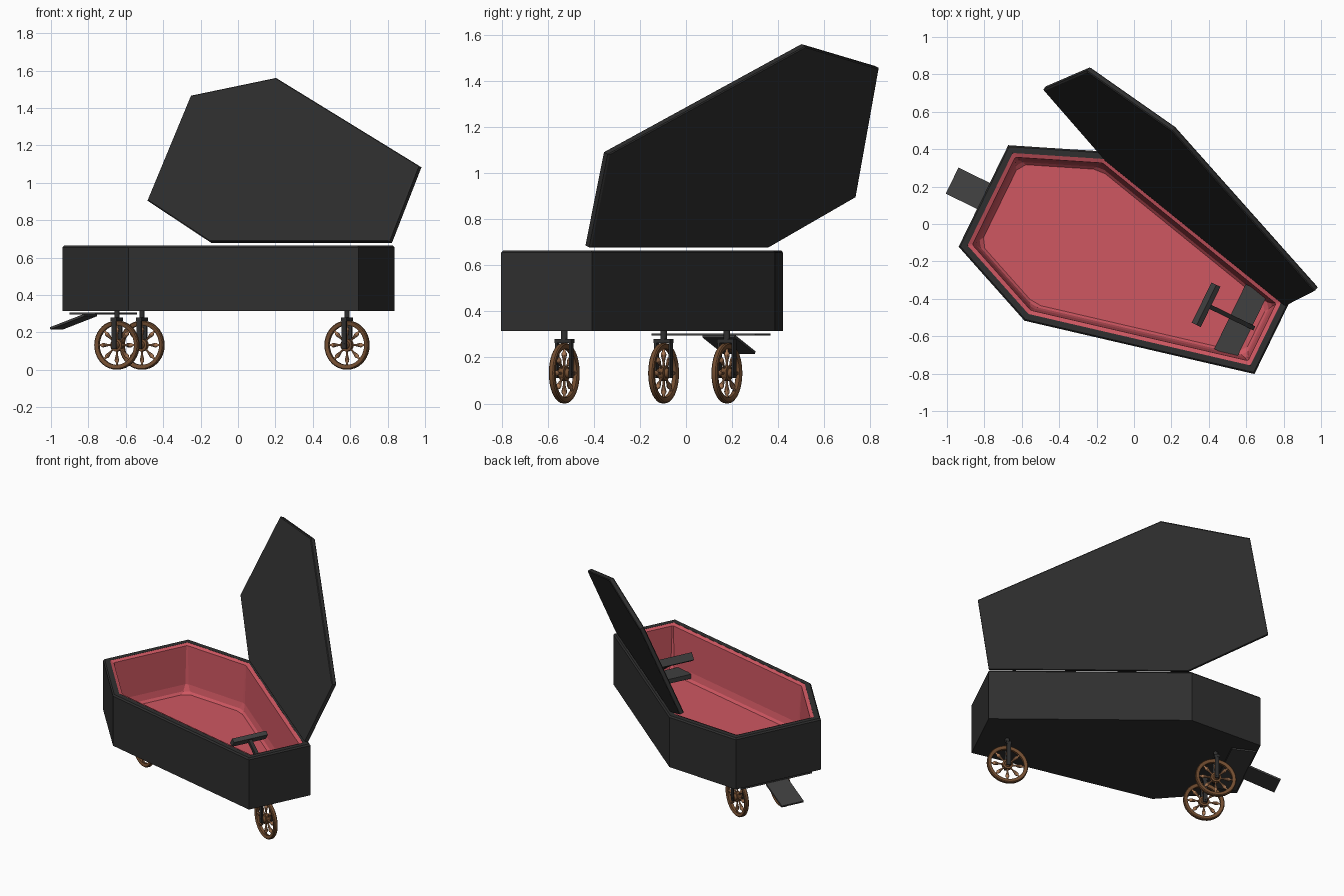
import bpy, bmesh, math
from mathutils import Vector, Matrix

if "Cube" in bpy.data.objects:
    bpy.data.objects.remove(bpy.data.objects["Cube"])

# local frame: u runs from head to foot, v across, z up
BASE = Matrix.Translation((-0.805, 0.15, 0)) @ Matrix.Rotation(math.radians(-26.05), 4, 'Z')


def material(name, rgb):
    m = bpy.data.materials.new(name)
    m.diffuse_color = (*rgb, 1)
    m.use_nodes = True
    m.node_tree.nodes["Principled BSDF"].inputs["Base Color"].default_value = m.diffuse_color
    return m


BLACK = material("black_wood", (0.028, 0.028, 0.028))
GREY = material("dark_metal", (0.05, 0.05, 0.05))
RED = material("red_lining", (0.62, 0.095, 0.12))
BROWN = material("brown_wood", (0.17, 0.075, 0.03))
TAN = material("tan_wood", (0.4, 0.19, 0.09))


def add(name, bm, mat, matrix=BASE, smooth=False):
    bmesh.ops.recalc_face_normals(bm, faces=bm.faces)
    me = bpy.data.meshes.new(name)
    bm.to_mesh(me)
    bm.free()
    me.materials.append(mat)
    ob = bpy.data.objects.new(name, me)
    bpy.context.collection.objects.link(ob)
    ob.matrix_world = matrix
    if smooth:
        bpy.ops.object.select_all(action='DESELECT')
        ob.select_set(True)
        bpy.context.view_layer.objects.active = ob
        bpy.ops.object.shade_smooth_by_angle(angle=math.radians(35))
    return ob


def loft(rings, cap_first=True, cap_last=True):
    bm = bmesh.new()
    rows = [[bm.verts.new(p) for p in r] for r in rings]
    n = len(rows[0])
    for a, b in zip(rows, rows[1:]):
        for i in range(n):
            j = (i + 1) % n
            bm.faces.new((a[i], a[j], b[j], b[i]))
    if cap_first:
        bm.faces.new(rows[0])
    if cap_last:
        bm.faces.new(rows[-1])
    return bm


def box(bm, size, loc, rot=Matrix()):
    bmesh.ops.create_cube(bm, size=1, matrix=Matrix.Translation(loc) @ rot @ Matrix.Diagonal((*size, 1)))


def lathe(bm, profile, n, matrix, closed=False):
    # turn (radius, height) points about z
    rows = [[bm.verts.new(matrix @ Vector((r * math.cos(2 * math.pi * i / n), r * math.sin(2 * math.pi * i / n), h)))
             for i in range(n)] for r, h in profile]
    pairs = list(zip(rows, rows[1:])) + ([(rows[-1], rows[0])] if closed else [])
    for a, b in pairs:
        for i in range(n):
            j = (i + 1) % n
            bm.faces.new((a[i], a[j], b[j], b[i]))
    if not closed:
        bm.faces.new(rows[0])
        bm.faces.new(rows[-1])


# coffin outline, counter-clockwise
HALF = [(0, 0.302), (0.49, 0.503), (1.72, 0.219)]
OUT = [Vector((u, -v)) for u, v in HALF] + [Vector((u, v)) for u, v in reversed(HALF)]


def ring(inset, z, chamfer=0):
    n = len(OUT)
    pts = []
    for i, p in enumerate(OUT):
        d0 = (p - OUT[i - 1]).normalized()
        d1 = (OUT[(i + 1) % n] - p).normalized()
        n0, n1 = Vector((-d0.y, d0.x)), Vector((-d1.y, d1.x))
        q = p + (n0 + n1) * inset / (1 + n0.dot(n1))
        pts += [(*(q - d0 * chamfer), z), (*(q + d1 * chamfer), z)] if chamfer else [(*q, z)]
    return pts


# coffin body: outer shell with softened top edge and open rim
add("coffin_body", loft([ring(0.03, 0.33), ring(0.04, 0.665), ring(0.008, 0.665),
                         ring(0, 0.655), ring(0, 0.315)], cap_first=False), BLACK)
# padded lining: rim strip, sloped walls, floor
add("lining", loft([ring(0.04, 0.664, 0.004), ring(0.062, 0.655, 0.006), ring(0.075, 0.40, 0.012),
                    ring(0.085, 0.36, 0.025), ring(0.098, 0.345, 0.035)], cap_first=False), RED)

# open lid: plate leaning back from the hinge edge
h = Vector((0.778, -0.628, 0))
inward = Vector((-0.628, -0.778, 0))
up = inward * -0.371 + Vector((0, 0, 0.928))
nrm = h.cross(up).normalized()
hinge = Vector((-0.148, 0.35, 0.682))
LID = [(0, 0), (1.24, 0), (1.312, 0.436), (0.178, 0.942), (-0.376, 0.84), (-0.494, 0.235)]


def lid_ring(off, s=1.0):
    c = Vector((0.42, 0.42))
    return [hinge + h * (c.x + (a - c.x) * s) + up * (c.y + (d - c.y) * s) + nrm * off for a, d in LID]


add("lid", loft([lid_ring(-0.016, 0.99), lid_ring(-0.011), lid_ring(0.011), lid_ring(0.016, 0.99)]),
    BLACK, Matrix())

# wheels with forks
for name, u, v in (("rear_left", 0.25, 0.153), ("rear_right", 0.25, -0.153), ("front", 1.545, 0)):
    place = BASE @ Matrix.Translation((u, v, 0.132))
    axle = Matrix.Rotation(math.pi / 2, 4, 'X')
    bm = bmesh.new()
    lathe(bm, [(0.106, -0.009), (0.112, -0.013), (0.126, -0.013), (0.131, -0.008),
               (0.131, 0.008), (0.126, 0.013), (0.112, 0.013), (0.106, 0.009)], 36, axle, True)
    lathe(bm, [(0.016, -0.028), (0.02, -0.024), (0.022, -0.014), (0.034, -0.012), (0.034, 0.012),
               (0.022, 0.014), (0.02, 0.024), (0.016, 0.028)], 20, axle)
    add(name + "_wheel", bm, BROWN, place, True)
    bm = bmesh.new()
    for k in range(8):
        turn = Matrix.Rotation(k * math.pi / 4, 4, 'Y')
        lathe(bm, [(0.006, 0.03), (0.005, 0.045), (0.0065, 0.055), (0.012, 0.078), (0.0115, 0.086),
                   (0.006, 0.094), (0.006, 0.11)], 10, turn)
    add(name + "_spokes", bm, TAN, place, True)
    bm = bmesh.new()
    for s in (-1, 1):
        box(bm, (0.026, 0.01, 0.15), (0, s * 0.034, 0.055))
    box(bm, (0.034, 0.08, 0.018), (0, 0, 0.139))
    lathe(bm, [(0.014, 0.14), (0.014, 0.2)], 16, Matrix())
    lathe(bm, [(0.008, -0.04), (0.008, 0.04)], 12, axle)
    add(name + "_fork", bm, BLACK, place)

# cross plank below the head end, and sloping step
bm = bmesh.new()
box(bm, (0.155, 0.5, 0.01), (0.094, 0, 0.30))
add("cross_plank", bm, GREY)
bm = bmesh.new()
box(bm, (0.215, 0.155, 0.012), (-0.083, 0, 0.257), Matrix.Rotation(-math.atan2(0.07, 0.2), 4, 'Y'))
add("step", bm, GREY)

# foot board, steering stick and handle
bm = bmesh.new()
box(bm, (0.13, 0.385, 0.03), (1.532, 0, 0.38))
add("foot_board", bm, GREY)
a, b = Vector((1.605, 0, 0.39)), Vector((1.325, 0, 0.59))
d = b - a
tilt = Matrix.Rotation(math.atan2(-d.z, d.x), 4, 'Y')
bm = bmesh.new()
box(bm, (d.length, 0.024, 0.024), (a + b) / 2, tilt)
add("steering_stick", bm, BLACK)
bm = bmesh.new()
box(bm, (0.03, 0.24, 0.05), b, tilt)
add("steering_handle", bm, GREY)
